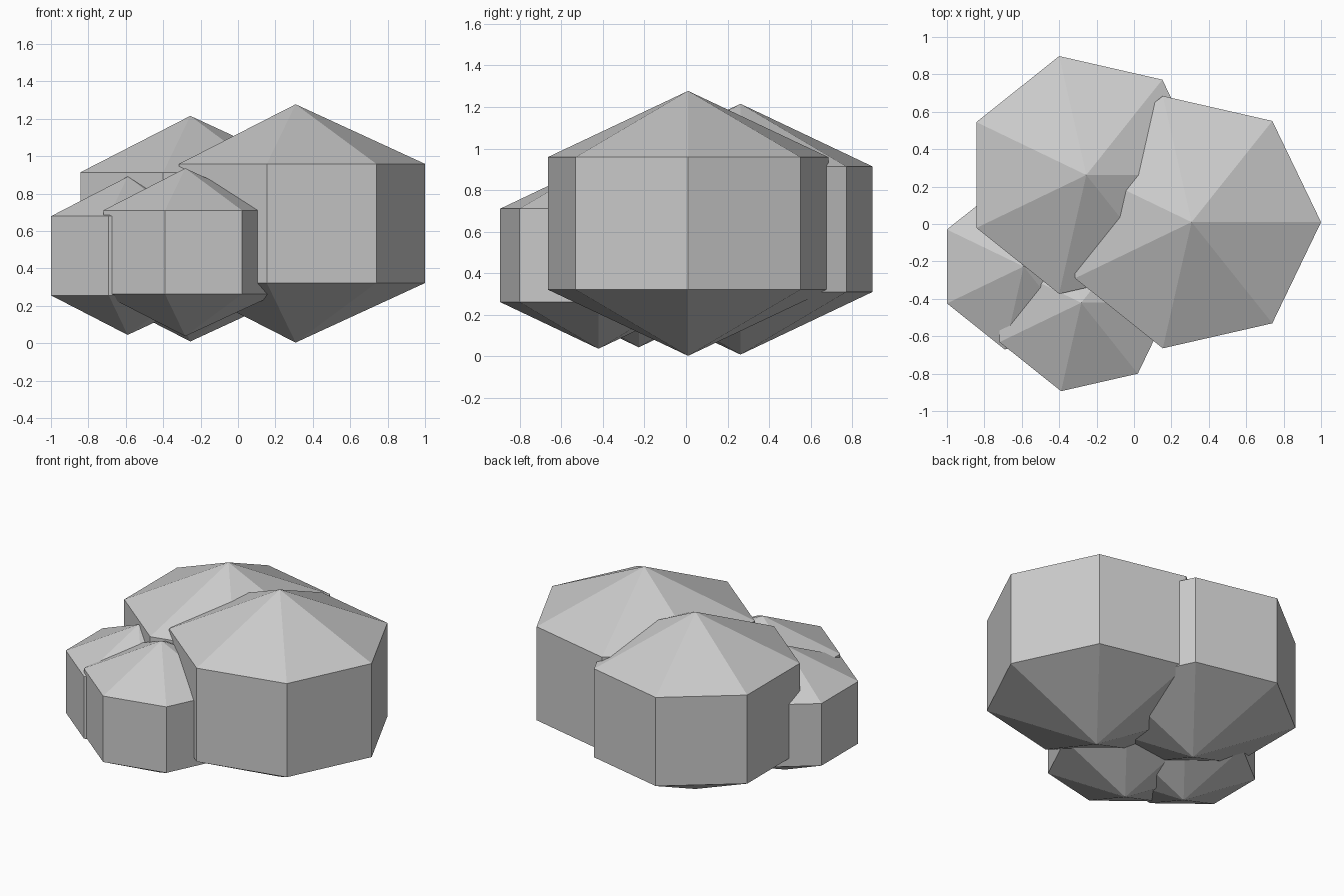
import bpy, bmesh
from math import cos, sin, tau

if "Cube" in bpy.data.objects:
    bpy.data.objects.remove(bpy.data.objects["Cube"])

SIDES = 7


def lobe(name, x, y, z, radius, half_height):
    """Seven-sided squashed ball: two rings and two poles."""
    bm = bmesh.new()
    rings = []
    for h in (-half_height / 2, half_height / 2):
        rings.append([bm.verts.new((radius * cos(tau * i / SIDES),
                                    radius * sin(tau * i / SIDES), h))
                      for i in range(SIDES)])
    bottom = bm.verts.new((0, 0, -half_height))
    top = bm.verts.new((0, 0, half_height))
    low, high = rings
    for i in range(SIDES):
        j = (i + 1) % SIDES
        bm.faces.new((low[i], low[j], high[j], high[i]))
        bm.faces.new((high[i], high[j], top))
        bm.faces.new((low[j], low[i], bottom))
    mesh = bpy.data.meshes.new(name)
    bm.to_mesh(mesh)
    bm.free()
    obj = bpy.data.objects.new(name, mesh)
    obj.location = (x, y, z)
    bpy.context.collection.objects.link(obj)
    return obj


# Four overlapping lobes of the bush
lobe("large_right_lobe", 0.308, 0.01, 0.64, 0.692, 0.637)
lobe("large_back_lobe", -0.255, 0.262, 0.612, 0.652, 0.603)
lobe("small_front_lobe", -0.282, -0.421, 0.486, 0.485, 0.449)
lobe("small_left_lobe", -0.59, -0.227, 0.467, 0.455, 0.423)
